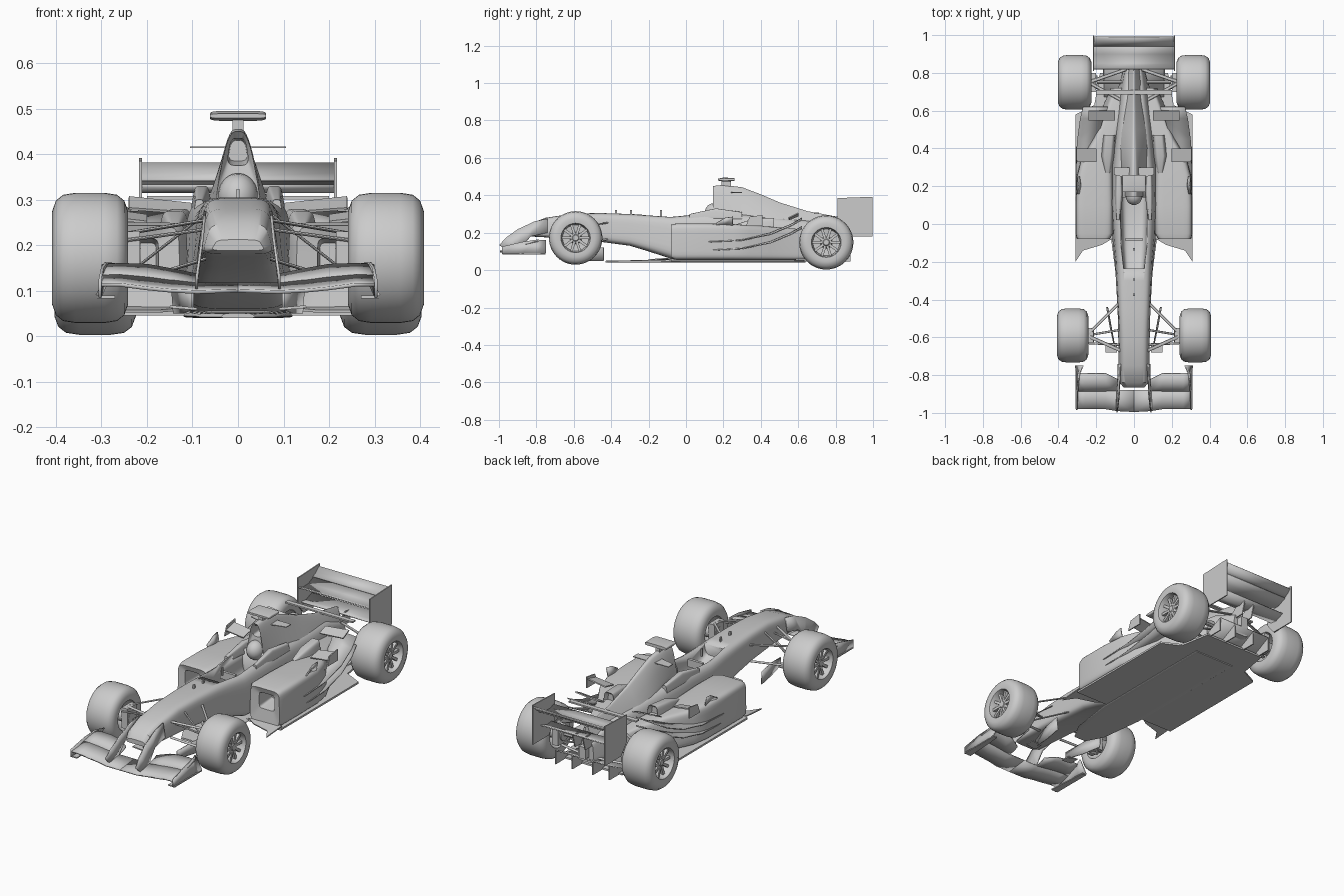
import bpy, bmesh, math
from mathutils import Vector

if "Cube" in bpy.data.objects:
    bpy.data.objects.remove(bpy.data.objects["Cube"], do_unlink=True)

GREY = (0.6, 0.6, 0.6, 1)
paint = bpy.data.materials.new("plain_grey")
paint.use_nodes = True
paint.diffuse_color = GREY
paint.node_tree.nodes["Principled BSDF"].inputs["Base Color"].default_value = GREY


def make(name, verts, faces, thick=0, mirror=False, smooth=True):
    mesh = bpy.data.meshes.new(name)
    mesh.from_pydata([tuple(v) for v in verts], [], faces)
    bm = bmesh.new()
    bm.from_mesh(mesh)
    bmesh.ops.recalc_face_normals(bm, faces=bm.faces)
    bm.to_mesh(mesh)
    bm.free()
    mesh.materials.append(paint)
    obj = bpy.data.objects.new(name, mesh)
    bpy.context.collection.objects.link(obj)
    if thick:
        solid = obj.modifiers.new("thickness", 'SOLIDIFY')
        solid.thickness, solid.offset = thick, 0
    if mirror:
        flip = obj.modifiers.new("mirror", 'MIRROR')
        flip.use_mirror_merge = False
    bpy.ops.object.select_all(action='DESELECT')
    obj.select_set(True)
    bpy.context.view_layer.objects.active = obj
    if smooth:
        bpy.ops.object.shade_smooth_by_angle(angle=math.radians(35))
    return obj


def grid_faces(rows, cols, wrap):
    return [(r * cols + c, r * cols + (c + 1) % cols,
             (r + 1) * cols + (c + 1) % cols, (r + 1) * cols + c)
            for r in range(rows - 1) for c in range(cols if wrap else cols - 1)]


def loft(name, rings, **options):
    n, count = len(rings[0]), len(rings)
    faces = grid_faces(count, n, True)
    faces += [tuple(range(n)), tuple(range((count - 1) * n, count * n))]
    return make(name, [p for ring in rings for p in ring], faces, **options)


def sheet(name, rows, thick=0.006, **options):
    return make(name, [p for row in rows for p in row],
                grid_faces(len(rows), len(rows[0]), False), thick=thick, **options)


def plate(name, points, thick=0.006, **options):
    return make(name, points, [tuple(range(len(points)))], thick=thick, smooth=False, **options)


def section(y, low_w, top_w, low, top, centre=0, power=5, n=32):
    """Rounded trapezium standing across the car."""
    ring = []
    for i in range(n):
        a = math.tau * (i + 0.5) / n
        c, s = math.cos(a), math.sin(a)
        u = math.copysign(abs(c) ** (2 / power), c)
        t = (math.copysign(abs(s) ** (2 / power), s) + 1) / 2
        ring.append((centre + u * (low_w + (top_w - low_w) * t), y, low + (top - low) * t))
    return ring


def box(name, lo, hi, **options):
    rings = [[(x, lo[1], lo[2]), (x, hi[1], lo[2]), (x, hi[1], hi[2]), (x, lo[1], hi[2])]
             for x in (lo[0], hi[0])]
    return loft(name, rings, smooth=False, **options)


def arm(name, start, end, chord=0.010, depth=0.004):
    """Flattened suspension arm running outwards."""
    rings = [[(p[0], p[1] + chord * math.cos(k * math.tau / 8),
               p[2] + depth * math.sin(k * math.tau / 8)) for k in range(8)] for p in (start, end)]
    return loft(name, rings, mirror=True)


# Chassis with an open cockpit
hull = [(-.865, .06, .045, .188, .212), (-.84, .08, .06, .18, .247), (-.75, .086, .068, .175, .28),
        (-.6, .088, .072, .165, .303), (-.45, .09, .08, .15, .305), (-.3, .1, .086, .13, .3),
        (-.2, .106, .09, .1, .295), (-.08, .12, .1, .06, .288), (.1, .13, .11, .05, .305),
        (.3, .14, .1, .05, .3), (.5, .13, .08, .05, .28), (.7, .1, .055, .07, .26), (.85, .05, .04, .09, .2)]
chassis = loft("chassis", [section(*s) for s in hull])
cutter = loft("cockpit_cutter", [section(-.235, .05, .065, .24, .4), section(-.12, .06, .075, .17, .4),
                                 section(.14, .07, .075, .17, .4)])
cutter.hide_render = True
cut = chassis.modifiers.new("cockpit", 'BOOLEAN')
cut.object, cut.operation = cutter, 'DIFFERENCE'
bpy.context.view_layer.objects.active = chassis
bpy.ops.object.modifier_apply(modifier="cockpit")
bpy.data.objects.remove(cutter, do_unlink=True)

# Driver helmet, headrest and steering wheel
loft("helmet", [section(.15 + .05 * math.sin(a), .044 * math.cos(a), .044 * math.cos(a),
                        .308 - .05 * math.cos(a), .308 + .05 * math.cos(a), power=2)
                for a in [math.radians(d) for d in range(-80, 81, 20)]])
box("steering_wheel", (-.045, -.09, .235), (.045, -.075, .275))
loft("headrest", [section(.02, .012, .008, .27, .3, centre=.085), section(.16, .025, .015, .27, .33, centre=.08),
                  section(.3, .02, .01, .27, .31, centre=.08)], mirror=True)

# Engine cover with a recessed air intake
cover = [(.24, .022, .015, .385, .43), (.16, .025, .016, .375, .435), (.145, .056, .022, .27, .45),
         (.2, .064, .022, .25, .456), (.3, .085, .018, .24, .443), (.4, .1, .014, .22, .405),
         (.5, .105, .011, .2, .362), (.65, .085, .008, .18, .315), (.84, .03, .006, .18, .28)]
loft("engine_cover", [section(*s, power=3.5) for s in cover])
box("camera_stem", (-.012, .19, .44), (.012, .24, .48))
loft("camera_bar", [section(y, .062, .062, .484 - h, .484 + h) for y, h in ((.17, .005), (.2, .011), (.26, .008))])
plate("airbox_winglet", [(.02, .24, .415), (.105, .26, .415), (.105, .3, .415), (.02, .3, .415)],
      thick=.004, mirror=True)

# Sidepods with inlet ducts
pods = [(.03, .035, .035, .145, .205, .215), (-.07, .045, .045, .13, .215, .22),
        (-.08, .088, .085, .06, .243, .215), (-.05, .1, .098, .055, .25, .21),
        (.1, .1, .098, .055, .25, .21), (.25, .1, .093, .055, .246, .208),
        (.34, .098, .08, .055, .24, .195), (.45, .09, .06, .055, .232, .15),
        (.58, .08, .045, .055, .222, .11), (.72, .055, .035, .06, .2, .07)]
loft("sidepod", [section(*s, power=7) for s in pods], mirror=True)
loft("exhaust_fairing", [section(.27, .02, .01, .21, .245, centre=.14), section(.36, .04, .025, .2, .275, centre=.14),
                         section(.47, .035, .025, .2, .28, centre=.13), section(.45, .02, .015, .225, .265, centre=.13)],
     mirror=True)

# Flip-ups and winglets ahead of the rear wheels
for tier, drop in (("upper", 0), ("lower", -.045)):
    path = [(.308, .1, .15), (.308, .3, .16), (.3, .45, .19), (.285, .56, .235), (.27, .62, .27)]
    sheet(tier + "_flip_up", [[(x, y, z + drop), (x - .05 - .16 * max(0, y - .1), y, z + drop + .008)]
                              for x, y, z in path], mirror=True)
plate("pod_winglet", [(.2, .33, .25), (.305, .33, .262), (.305, .4, .28), (.2, .4, .265)], mirror=True)
plate("pod_winglet_tip", [(.305, .32, .235), (.305, .41, .235), (.305, .41, .295), (.305, .34, .285)], mirror=True)
sheet("pod_fin", [[(.288, .16, .235), (.298, .16, .25)], [(.28, .2, .235), (.295, .21, .28)],
                  [(.288, .25, .235), (.298, .25, .285)]], mirror=True)
plate("rear_winglet", [(.1, .55, .27), (.24, .55, .28), (.24, .6, .305), (.1, .6, .29)], mirror=True)
box("rear_crossbar", (-.2, .685, .3), (.2, .71, .308))

# Floor, splitter, turning vanes and diffuser
plate("floor", [(-.31, -.08, .05), (.31, -.08, .05), (.31, .58, .05), (.21, .63, .05), (.18, .8, .05),
                (-.18, .8, .05), (-.21, .63, .05), (-.31, .58, .05)], thick=.01)
loft("splitter", [section(-.43, .04, .03, .04, .05), section(-.34, .09, .08, .04, .052),
                  section(-.1, .12, .115, .04, .056), section(.64, .12, .12, .04, .05)])
plate("floor_deflector", [(.12, -.08, .06), (.31, -.07, .065), (.31, -.2, .055), (.27, -.14, .055), (.17, -.11, .055)],
      mirror=True)
sheet("turning_vane", [[(.1, -.66, .06), (.1, -.66, .1)], [(.12, -.55, .05), (.125, -.55, .12)],
                       [(.14, -.44, .05), (.145, -.44, .12)]], mirror=True)
plate("vane_foot", [(.09, -.68, .06), (.15, -.68, .065), (.15, -.63, .065), (.09, -.63, .06)], mirror=True)
sheet("diffuser", [[(x, .66, .05), (x, .78, .07), (x, .88, .12)] for x in (-.16, 0, .16)])
for x in (.06, .16):
    plate("diffuser_fin", [(x, .66, .045), (x, .88, .045), (x, .88, .12), (x, .78, .07)], mirror=True)

# Front wing hung from the nose
span = [(0, -.995, .1, .13), (.09, -.99, .097, .135), (.15, -.98, .1, .147), (.2, -.98, .105, .156),
        (.26, -.98, .113, .158), (.3, -.98, .113, .155)]
sheet("front_wing_main", [[(x, y, z), (x, y + .05, z + .006), (x, -.88, z + .45 * (top - z))]
                          for x, y, z, top in span], thick=.008, mirror=True)
sheet("front_wing_flap", [[(x, -.885, z + .45 * (top - z)), (x, -.84, z + .75 * (top - z)),
                           (x, -.79 if x > .1 else -.82, top)] for x, y, z, top in span[1:]], mirror=True)
sheet("front_endplate", [[(.303, -.985, .085), (.303, -.985, .125)], [(.303, -.88, .085), (.298, -.88, .15)],
                         [(.303, -.8, .085), (.29, -.8, .162)], [(.31, -.75, .09), (.27, -.75, .16)]], mirror=True)
plate("front_endplate_foot", [(.27, -.98, .086), (.31, -.98, .086), (.31, -.75, .086), (.285, -.75, .086)], mirror=True)
sheet("nose_pillar", [[(.072, -.74, .275), (.084, -.74, .2)], [(.074, -.81, .26), (.086, -.83, .18)],
                      [(.078, -.9, .218), (.089, -.87, .135)], [(.084, -.96, .175), (.091, -.89, .11)],
                      [(.09, -.998, .135), (.092, -.96, .1)]], mirror=True)


# Rear wing
def wing(name, half, line):
    sheet(name, [[(x, y, z) for y, z in line] for x in (-half, half)])


wing("rear_wing_main", .213, [(.82, .33), (.85, .318), (.9, .32), (.95, .342)])
wing("rear_wing_flap", .213, [(.94, .342), (.965, .356), (.99, .38)])
wing("rear_beam_wing", .213, [(.84, .245), (.88, .24), (.93, .26)])
plate("rear_endplate", [(.214, .81, .385), (.214, .998, .392), (.214, .998, .18), (.214, .86, .18), (.214, .81, .24)],
      mirror=True)
plate("rear_wing_post", [(.03, .78, .18), (.03, .9, .18), (.03, .92, .25), (.03, .86, .25)], mirror=True)
box("rear_light", (-.02, .83, .12), (.02, .88, .18))


# Wheels: turned tyre and rim, radial spokes
def wheel(name, inner, outer, y, z, radius):
    w, n = outer - inner, 48
    line = [(.5, 0), (.5, .1), (.12, .5), (0, .55), (-.02, .72), (.03, .88), (.13, .97), (.3, 1), (.7, 1),
            (.87, .97), (.97, .88), (1.02, .72), (1, .55), (.96, .53), (.68, .49), (.64, .12), (.64, 0)]
    rows = [[(inner + u * w, y + max(r, .002) * radius * math.cos(k * math.tau / n),
              z + max(r, .002) * radius * math.sin(k * math.tau / n)) for k in range(n)] for u, r in line]
    loft(name + "_wheel", rows, mirror=True)
    for k in range(10):
        a = k * math.tau / 10
        out, side = Vector((0, math.cos(a), math.sin(a))), Vector((0, -math.sin(a), math.cos(a)))
        hub = Vector((inner + .84 * w, y, z))
        loft(name + "_spoke", [[hub + out * r * radius + side * s + Vector((d, 0, 0))
                                for s, d in ((-.007, -.01), (.007, -.01), (.007, .006), (-.007, .006))]
                               for r in (.08, .53)], mirror=True, smooth=False)
    rim = [[(inner + u * w, y + r * math.cos(k * math.tau / 16), z + r * math.sin(k * math.tau / 16))
            for k in range(16)] for u, r in ((-.2, .035), (.6, .035), (.84, .025), (.9, .015))]
    loft(name + "_hub", rim, mirror=True)


wheel("front", .245, .405, -.59, .172, .143)
wheel("rear", .228, .4, .75, .148, .145)

# Suspension arms
for y in (-.67, -.41):
    arm("front_upper_arm", (.07, y, .255), (.25, -.59, .225))
    arm("front_lower_arm", (.07, y, .17), (.25, -.59, .115))
arm("front_push_rod", (.07, -.56, .27), (.25, -.59, .13), chord=.006)
arm("front_track_rod", (.07, -.64, .235), (.25, -.63, .21), chord=.006)
for y in (.64, .82):
    arm("rear_upper_arm", (.04, y, .21), (.24, .75, .205))
    arm("rear_lower_arm", (.04, y, .11), (.24, .75, .09))
arm("rear_drive_shaft", (.04, .75, .15), (.24, .75, .148), depth=.01)
box("front_brake_duct", (.215, -.63, .12), (.25, -.55, .23), mirror=True)
box("rear_brake_duct", (.2, .7, .1), (.235, .8, .2), mirror=True)

# Small nose fittings
for y in (-.38, -.3, -.14):
    box("nose_fitting", (-.004, y, .28), (.004, y + .012, .322))
